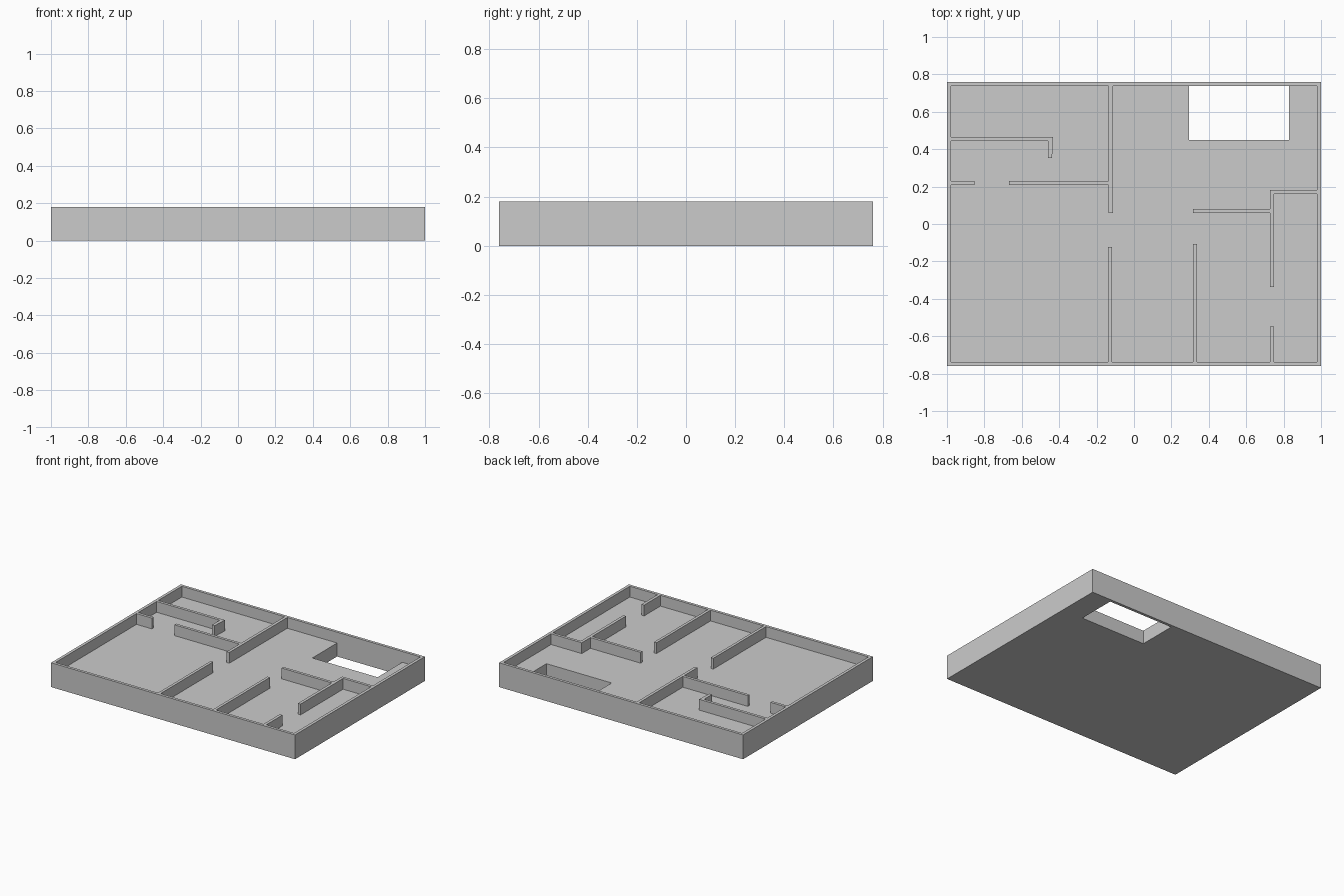
import bpy, bmesh

if "Cube" in bpy.data.objects:
    bpy.data.objects.remove(bpy.data.objects["Cube"])

H, FLOOR = 0.18, 0.10      # overall height, floor slab thickness
IN_X, IN_Y = 0.978, 0.739  # inner faces of the outer walls


def prism(name, pts, z0, z1):
    """Extrude a plan outline from z0 to z1."""
    bm = bmesh.new()
    face = bm.faces.new([bm.verts.new((x, y, z0)) for x, y in pts])
    top = bmesh.ops.extrude_face_region(bm, geom=[face])["geom"]
    for v in top:
        if isinstance(v, bmesh.types.BMVert):
            v.co.z = z1
    bmesh.ops.recalc_face_normals(bm, faces=bm.faces)
    me = bpy.data.meshes.new(name)
    bm.to_mesh(me)
    bm.free()
    ob = bpy.data.objects.new(name, me)
    bpy.context.collection.objects.link(ob)
    return ob


def rect(x0, x1, y0, y1):
    return [(x0, y0), (x1, y0), (x1, y1), (x0, y1)]


def combine(target, tool, op):
    """Apply a boolean and discard the tool object."""
    mod = target.modifiers.new(tool.name, 'BOOLEAN')
    mod.operation, mod.solver, mod.object = op, 'EXACT', tool
    bpy.context.view_layer.objects.active = target
    bpy.ops.object.modifier_apply(modifier=mod.name)
    bpy.data.objects.remove(tool)


# Slab and outer walls: a solid block hollowed from above
storey = prism("storey_floor_and_walls", rect(-1, 1, -0.76, 0.76), 0, H)
combine(storey, prism("room_space", rect(-IN_X, IN_X, -IN_Y, IN_Y), FLOOR, H + 0.1), 'DIFFERENCE')

# Stairwell opening through the slab, flush with the back wall
combine(storey, prism("stairwell", rect(0.295, 0.829, 0.449, IN_Y), -0.1, FLOOR + 0.02), 'DIFFERENCE')

# Partitions: their ends run slightly into the outer walls and slab
EX, EY = 0.99, 0.75
partitions = {
    "closet_wall": [(-EX, 0.465), (-0.433, 0.465), (-0.438, 0.353), (-0.46, 0.353),
                    (-0.46, 0.444), (-EX, 0.444)],
    "bedroom_door_stub": rect(-EX, -0.853, 0.209, 0.23),
    "bedroom_wall": [(-0.135, EY), (-0.135, 0.23), (-0.668, 0.23), (-0.668, 0.209),
                     (-0.135, 0.209), (-0.135, 0.06), (-0.113, 0.06), (-0.113, EY)],
    "front_left_wall": rect(-0.138, -0.117, -EY, -0.123),
    "front_right_wall": rect(0.316, 0.337, -EY, -0.107),
    "side_room_wall": [(0.727, 0.182), (0.727, 0.08), (0.316, 0.08), (0.316, 0.059),
                       (0.727, 0.059), (0.727, -0.337), (0.749, -0.337), (0.749, 0.161),
                       (EX, 0.161), (EX, 0.182)],
    "side_room_door_stub": rect(0.727, 0.749, -EY, -0.549),
}
for name, pts in partitions.items():
    combine(storey, prism(name, pts, FLOOR - 0.01, H), 'UNION')
